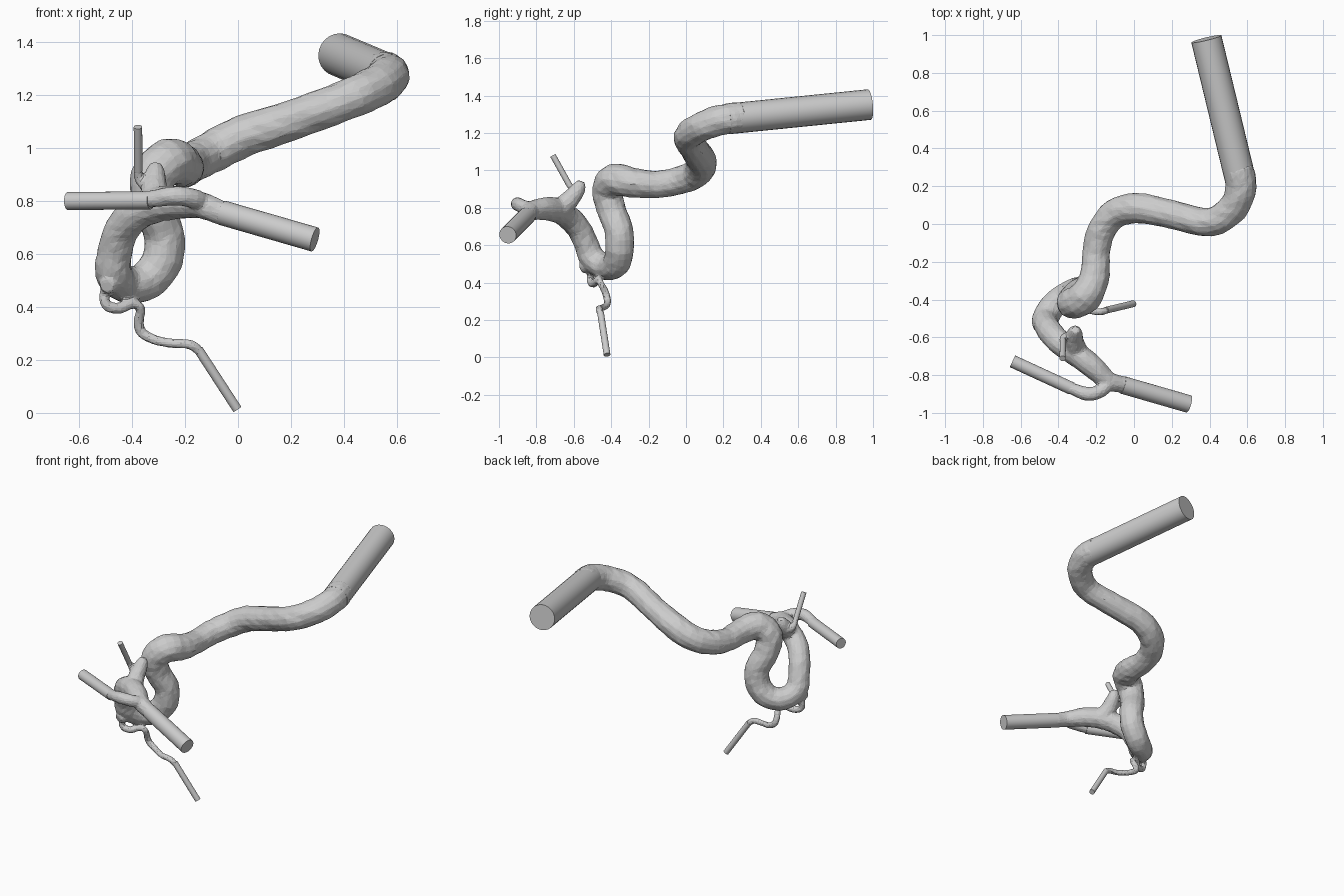
import bpy, bmesh, math, random
from mathutils import Vector

if "Cube" in bpy.data.objects:
    bpy.data.objects.remove(bpy.data.objects["Cube"])

random.seed(4)


def smooth_path(pts, steps):
    """Catmull-Rom through (x, y, z, radius) points."""
    p = [Vector(q) for q in pts]
    p = [p[0] * 2 - p[1]] + p + [p[-1] * 2 - p[-2]]
    out = []
    for i in range(1, len(p) - 2):
        a, b, c, d = p[i - 1:i + 3]
        for s in range(steps):
            t = s / steps
            out.append(0.5 * (2 * b + (c - a) * t + (2 * a - 5 * b + 4 * c - d) * t * t
                              + (3 * b - a - 3 * c + d) * t ** 3))
    return out + [p[-2]]


def sweep(bm, path, sides, wobble=0.0):
    """Tube with flat caps along the path, using a transported frame."""
    pos = [q.to_3d() for q in path]
    rings, up = [], None
    for i, q in enumerate(path):
        tan = (pos[min(i + 1, len(pos) - 1)] - pos[max(i - 1, 0)]).normalized()
        up = tan.orthogonal() if up is None else up - tan * up.dot(tan)
        up.normalize()
        side = tan.cross(up)
        ring = []
        for k in range(sides):
            a = 2 * math.pi * k / sides
            r = q[3] * (1 + random.uniform(-wobble, wobble))
            ring.append(bm.verts.new(pos[i] + (up * math.cos(a) + side * math.sin(a)) * r))
        rings.append(ring)
    for r0, r1 in zip(rings, rings[1:]):
        for k in range(sides):
            n = (k + 1) % sides
            bm.faces.new((r0[k], r0[n], r1[n], r1[k]))
    bm.faces.new(rings[0][::-1])
    bm.faces.new(rings[-1])


def finish(bm, name):
    bmesh.ops.recalc_face_normals(bm, faces=bm.faces)
    me = bpy.data.meshes.new(name)
    bm.to_mesh(me)
    bm.free()
    ob = bpy.data.objects.new(name, me)
    bpy.context.collection.objects.link(ob)
    return ob


# Winding main vessel, from the straight inlet to the fork
trunk = [(.55, .30, 1.285, .082), (.567, .20, 1.272, .082), (.525, .085, 1.235, .08),
         (.40, .01, 1.178, .076), (.20, .05, 1.105, .076), (.02, .085, 1.045, .08),
         (-.10, .055, .985, .079), (-.175, -.04, .945, .075), (-.20, -.16, .925, .073),
         (-.212, -.29, .935, .08), (-.26, -.385, .95, .088), (-.325, -.42, .885, .083),
         (-.32, -.395, .78, .078), (-.28, -.36, .68, .077), (-.285, -.355, .58, .077),
         (-.345, -.375, .50, .074), (-.425, -.43, .485, .07), (-.47, -.50, .53, .07),
         (-.465, -.535, .61, .066), (-.44, -.575, .69, .066), (-.39, -.63, .75, .066),
         (-.31, -.685, .785, .066), (-.22, -.755, .795, .062), (-.14, -.83, .785, .05)]
# Right outlet of the fork
right_fork = [(-.22, -.76, .80, .045), (-.14, -.83, .785, .05), (-.06, -.85, .755, .046),
              (.02, -.875, .732, .045)]
# Left outlet of the fork, hooking back
left_fork = [(-.12, -.82, .785, .036), (-.17, -.88, .81, .037), (-.24, -.90, .82, .037),
             (-.31, -.88, .81, .033), (-.38, -.848, .80, .03)]
# Bulge on top of the vessel and the root of the small upper vessel
bulge = [(-.30, -.68, .79, .06), (-.315, -.63, .835, .052), (-.315, -.59, .88, .045),
         (-.312, -.57, .915, .036), (-.31, -.56, .942, .02)]
upper_root = [(-.33, -.61, .86, .035), (-.36, -.60, .875, .027), (-.377, -.61, .90, .018),
              (-.377, -.64, .95, .016)]
# Swelling low on the loop and the twisting small vessel below it
low_bulge = [(-.46, -.49, .52, .055), (-.485, -.535, .49, .042), (-.495, -.562, .48, .028)]
lower = [(-.48, -.50, .49, .03), (-.505, -.51, .44, .021), (-.495, -.51, .405, .02),
         (-.45, -.495, .395, .022), (-.40, -.47, .412, .019), (-.368, -.455, .395, .018),
         (-.375, -.43, .345, .02), (-.365, -.42, .305, .02), (-.32, -.425, .278, .019),
         (-.25, -.455, .263, .018), (-.18, -.465, .258, .019), (-.14, -.455, .225, .018),
         (-.11, -.449, .177, .017)]

bm = bmesh.new()
sweep(bm, smooth_path(trunk, 4), 14, .035)
for pts in (right_fork, left_fork, bulge, upper_root, low_bulge, lower):
    sweep(bm, smooth_path(pts, 4), 12, .04)
body = finish(bm, "winding_vessels")

# Fuse the branches into one skin, then reduce to irregular facets
rm = body.modifiers.new("fuse", 'REMESH')
rm.mode = 'VOXEL'
rm.voxel_size = 0.008
sm = body.modifiers.new("relax", 'SMOOTH')
sm.factor, sm.iterations = 0.5, 3
dec = body.modifiers.new("facets", 'DECIMATE')
dec.ratio = 0.12

# Straight cylindrical ends with flat caps
ends = {
    "inlet_pipe": ((.567, .22, 1.275), (.383, .98, 1.352), .082),
    "right_outlet_pipe": ((-.06, -.852, .756), (.29, -.953, .655), .047),
    "left_outlet_pipe": ((-.33, -.871, .803), (-.643, -.727, .80), .034),
    "small_upper_pipe": ((-.376, -.62, .915), (-.378, -.712, 1.08), .016),
    "small_lower_pipe": ((-.15, -.457, .24), (-.003, -.422, .014), .018),
}
for name, (a, b, r) in ends.items():
    bm = bmesh.new()
    sweep(bm, [Vector((*a, r)), Vector((*b, r))], 24)
    ob = finish(bm, name)
    bpy.context.view_layer.objects.active = ob
    ob.select_set(True)
    bpy.ops.object.shade_smooth_by_angle(angle=math.radians(30))
    ob.select_set(False)
